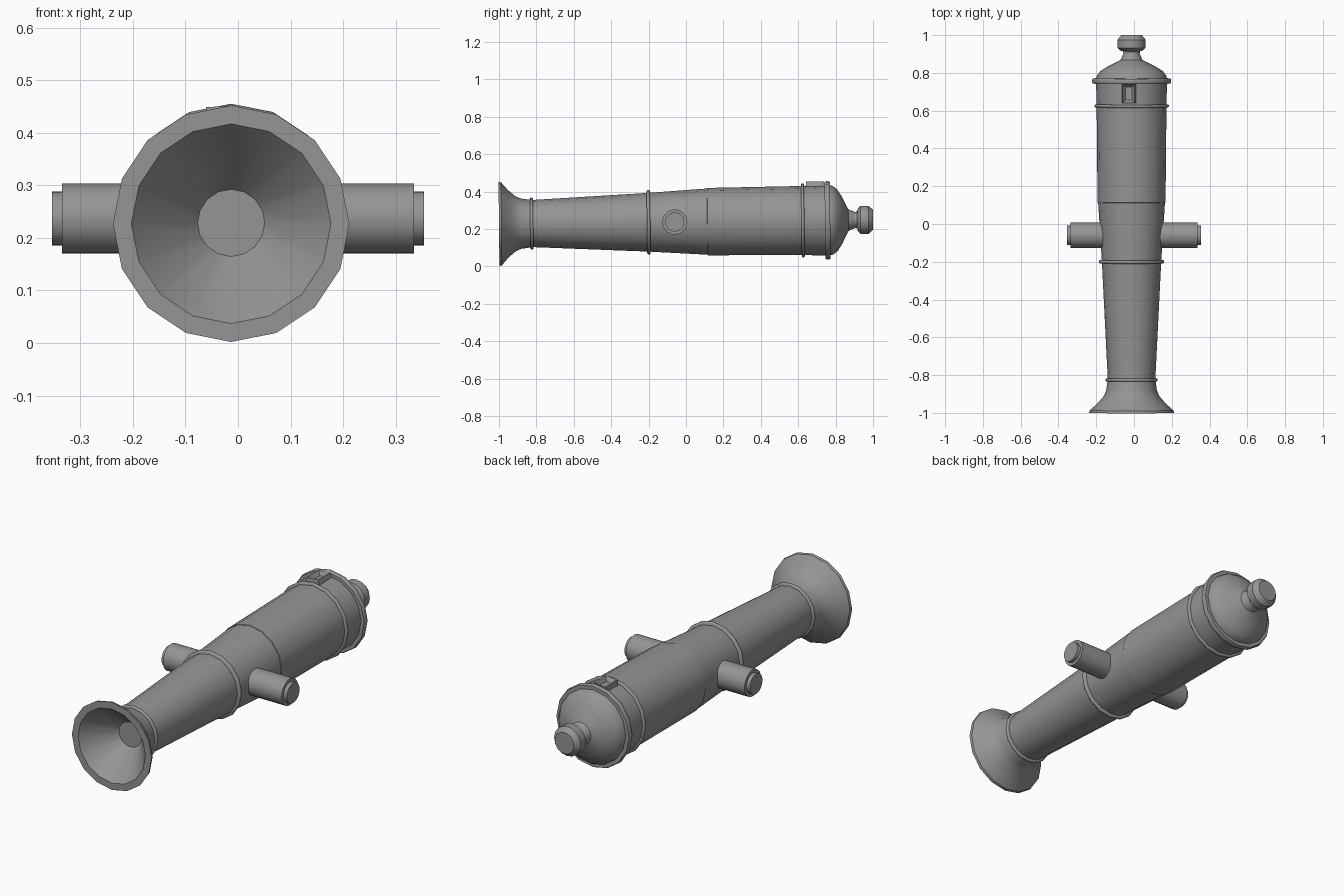
import bpy, bmesh
from math import radians, pi, cos, sin
from mathutils import Matrix

cube = bpy.data.objects.get("Cube")
if cube:
    bpy.data.objects.remove(cube, do_unlink=True)

iron = bpy.data.materials.new("grey_iron")
iron.use_nodes = True
GREY = (0.3, 0.3, 0.3, 1)
iron.diffuse_color = GREY
iron.node_tree.nodes["Principled BSDF"].inputs["Base Color"].default_value = GREY

# The barrel axis rises slightly towards the breech
AXIS = Matrix.Translation((-0.013, 0, 0.238)) @ Matrix.Rotation(radians(0.63), 4, 'X')


def finish(name, bm, matrix, angle=32):
    bmesh.ops.recalc_face_normals(bm, faces=bm.faces)
    mesh = bpy.data.meshes.new(name)
    bm.to_mesh(mesh)
    bm.free()
    mesh.materials.append(iron)
    obj = bpy.data.objects.new(name, mesh)
    bpy.context.collection.objects.link(obj)
    obj.matrix_world = matrix
    bpy.ops.object.select_all(action='DESELECT')
    obj.select_set(True)
    bpy.context.view_layer.objects.active = obj
    bpy.ops.object.shade_smooth_by_angle(angle=radians(angle))
    return obj


def lathe(name, profile, sides=16, matrix=AXIS, angle=32, closed=False):
    """Turn a list of (y, radius) around the y axis."""
    bm = bmesh.new()
    rings = []
    for y, r in profile:
        if r == 0:
            rings.append([bm.verts.new((0, y, 0))] * sides)
        else:
            rings.append([bm.verts.new((r * sin(2 * pi * i / sides), y, r * cos(2 * pi * i / sides)))
                          for i in range(sides)])
    pairs = list(zip(rings, rings[1:]))
    if closed:
        pairs.append((rings[-1], rings[0]))
    for a, b in pairs:
        for i in range(sides):
            j = (i + 1) % sides
            corners = dict.fromkeys((a[i], a[j], b[j], b[i]))
            bm.faces.new(list(corners))
    return finish(name, bm, matrix, angle)


def band(name, y, inner, outer, width):
    h = width / 2
    lathe(name, [(y - h, inner), (y - h, outer - 0.004), (y - h * 0.5, outer),
                 (y + h * 0.5, outer), (y + h, outer - 0.004), (y + h, inner)],
          closed=True, angle=50)


# Flared muzzle with a funnel-shaped mouth ending in a flat bore
lathe("muzzle", [(-0.85, 0), (-0.85, 0.064), (-1.0, 0.19), (-1.0, 0.225), (-0.987, 0.222),
                 (-0.95, 0.18), (-0.91, 0.146), (-0.88, 0.134), (-0.82, 0.126)])

# Tapered barrel and the thicker rear barrel
lathe("front_barrel", [(-0.82, 0.126), (-0.2, 0.157), (0.13, 0.178)])
lathe("rear_barrel", [(0.11, 0.17), (0.115, 0.18), (0.63, 0.185), (0.76, 0.188)])

# Reinforcing bands
band("muzzle_band", -0.825, 0.12, 0.138, 0.016)
band("middle_band", -0.2, 0.15, 0.172, 0.018)
band("rear_band", 0.625, 0.18, 0.197, 0.016)
band("breech_band", 0.757, 0.18, 0.209, 0.028)

# Domed breech and its knob
lathe("breech_dome", [(0.765, 0.188), (0.785, 0.184), (0.81, 0.165), (0.835, 0.125),
                      (0.868, 0.058), (0.905, 0.042)], angle=40)
lathe("breech_knob", [(0.895, 0.042), (0.915, 0.045), (0.918, 0.058), (0.933, 0.075),
                      (0.975, 0.075), (1.0, 0.054), (1.0, 0)], angle=30)

# Trunnions on both sides, each with a stepped end
for side, sign in (("left", -1), ("right", 1)):
    place = Matrix.Translation((0, -0.06, 0.237)) @ Matrix.Rotation(sign * pi / 2, 4, 'Z')
    lathe(side + "_trunnion", [(0.1, 0.067), (0.335, 0.067), (0.335, 0.051),
                               (0.354, 0.051), (0.354, 0)], sides=32, matrix=place)

# Vent plate with a sunken slot
bm = bmesh.new()
bmesh.ops.create_cube(bm, size=1)
bmesh.ops.scale(bm, vec=(0.085, 0.105, 0.05), verts=bm.verts)
top = max(bm.faces, key=lambda f: f.calc_center_median().z)
bmesh.ops.scale(bm, vec=(0.75, 0.92, 1), verts=top.verts)
bmesh.ops.inset_region(bm, faces=[top], thickness=0.02)
bmesh.ops.translate(bm, vec=(0, 0, -0.02), verts=top.verts)
finish("vent_plate", bm, Matrix.Translation((-0.027, 0.69, 0.426)) @ Matrix.Rotation(radians(-4), 4, 'Y'))
